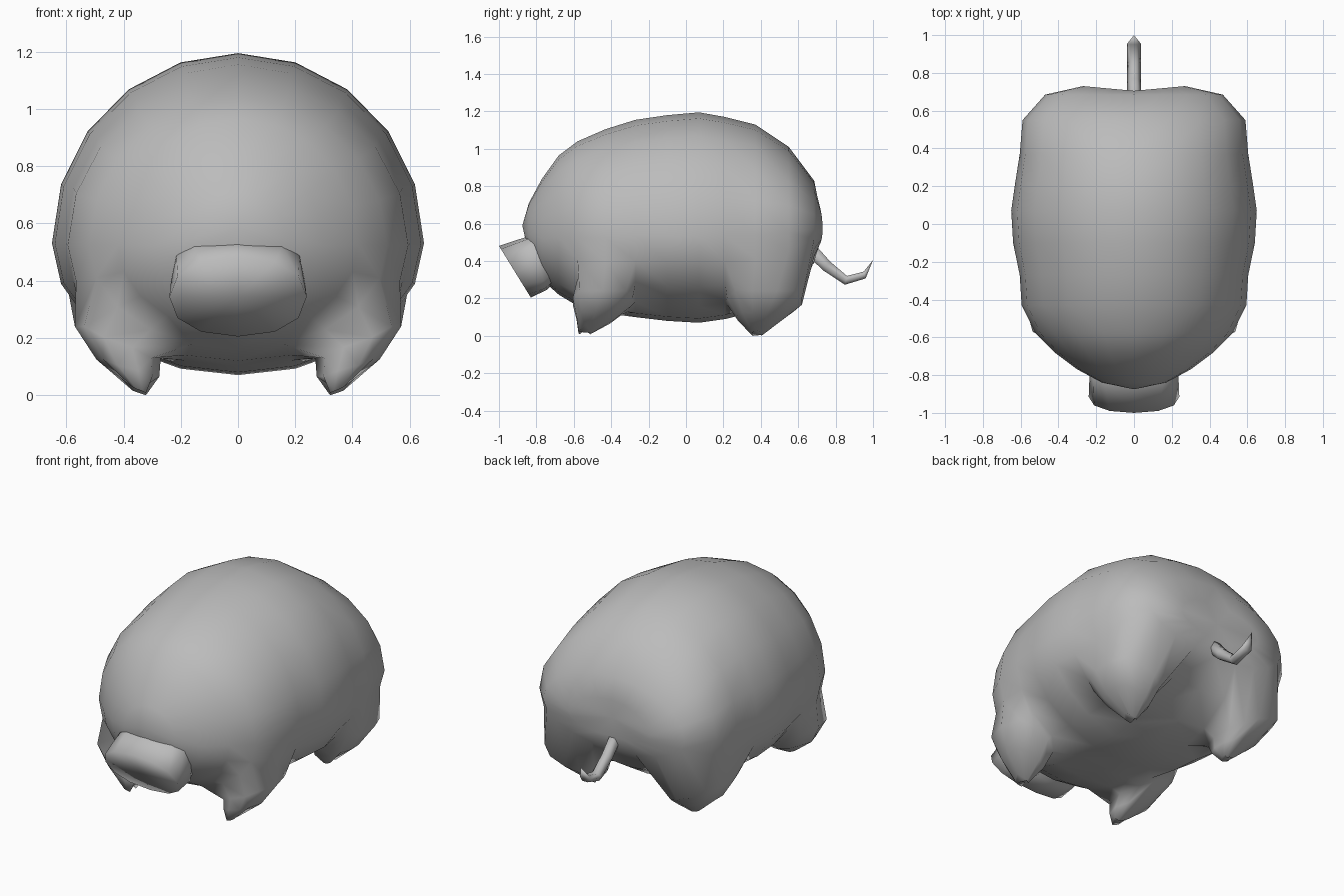
import bpy, bmesh
from math import sin, cos, pi, radians, copysign
from mathutils import Vector

cube = bpy.data.objects.get("Cube")
if cube:
    bpy.data.objects.remove(cube)

skin = bpy.data.materials.new("grey_skin")
skin.use_nodes = True
skin.diffuse_color = (0.5, 0.5, 0.5, 1)
skin.node_tree.nodes["Principled BSDF"].inputs["Base Color"].default_value = (0.5, 0.5, 0.5, 1)


def finish(bm, name):
    bmesh.ops.recalc_face_normals(bm, faces=bm.faces)
    mesh = bpy.data.meshes.new(name)
    bm.to_mesh(mesh)
    bm.free()
    mesh.shade_smooth()
    mesh.materials.append(skin)
    obj = bpy.data.objects.new(name, mesh)
    bpy.context.collection.objects.link(obj)
    return obj


def bridge(bm, a, b):
    n = len(a)
    for k in range(n):
        bm.faces.new((a[k], a[(k + 1) % n], b[(k + 1) % n], b[k]))


def fan(bm, ring, point):
    tip = bm.verts.new(point)
    for k in range(len(ring)):
        bm.faces.new((ring[k], ring[(k + 1) % len(ring)], tip))


def power(value, exponent):
    return copysign(abs(value) ** exponent, value)


# Body: half cross-sections (y, half width, bottom, top) from front to back
sections = [
    (-0.84, 0.17, 0.43, 0.71), (-0.77, 0.30, 0.30, 0.84), (-0.68, 0.42, 0.22, 0.965),
    (-0.58, 0.52, 0.16, 1.04), (-0.43, 0.595, 0.12, 1.105), (-0.27, 0.605, 0.10, 1.155),
    (-0.10, 0.64, 0.08, 1.18), (0.07, 0.65, 0.07, 1.195), (0.21, 0.63, 0.09, 1.17),
    (0.37, 0.605, 0.13, 1.13), (0.55, 0.59, 0.24, 1.01), (0.685, 0.47, 0.39, 0.83),
    (0.73, 0.27, 0.48, 0.70),
]
half = 10
bm = bmesh.new()
grid = []
for y, w, low, high in sections:
    mid = low + 0.41 * (high - low)
    row = []
    for j in range(half + 1):
        a = pi / 2 - pi * j / half
        reach = high - mid if a > 0 else mid - low
        dent = 0.025 * (1 - cos(a)) if y > 0.7 else 0
        row.append(bm.verts.new((w * cos(a) if 0 < j < half else 0, y - dent, mid + reach * sin(a))))
    grid.append(row)

# Leg openings as (first row, last row), between an outer and an inner column
front_rows, back_rows = (3, 5), (8, 11)
outer, inner = 6, 9
for i in range(len(grid) - 1):
    for j in range(half):
        in_rows = any(first <= i < last for first, last in (front_rows, back_rows))
        if in_rows and outer <= j < inner:
            continue
        bm.faces.new((grid[i][j], grid[i][j + 1], grid[i + 1][j + 1], grid[i + 1][j]))
for row, y in ((grid[0], -0.875), (grid[-1], 0.70)):
    pole = bm.verts.new((0, y, 0.59))
    for j in range(half):
        bm.faces.new((row[j], row[j + 1], pole))


# Legs: rings grown out of the openings down to a notched hoof
def leg(rows, levels):
    first, last = rows
    loop = [(i, outer) for i in range(first, last)]
    loop += [(last, j) for j in range(outer, inner)]
    loop += [(i, inner) for i in range(last, first, -1)]
    loop += [(first, j) for j in range(inner, outer, -1)]
    previous = [grid[i][j] for i, j in loop]
    for cx, rx, cy, ry, cz, tilt, notch in levels:
        ring = []
        for i, j in loop:
            u = 2 * (i - first) / (last - first) - 1
            v = 1 - 2 * (j - outer) / (inner - outer)
            s = 0.78 if abs(u) == abs(v) == 1 else 1
            z = cz + tilt * v + notch * (1 - abs(u))
            ring.append(bm.verts.new((cx + rx * v * s, cy + ry * u * s, z)))
        bridge(bm, previous, ring)
        previous = ring
    bm.faces.new(previous)


leg(front_rows, [(0.42, 0.15, -0.445, 0.16, 0.185, 0.055, 0),
                 (0.385, 0.11, -0.485, 0.10, 0.095, 0.03, 0),
                 (0.345, 0.03, -0.54, 0.035, 0.018, 0.01, 0.03)])
leg(back_rows, [(0.42, 0.15, 0.42, 0.20, 0.185, 0.055, 0),
                (0.385, 0.11, 0.395, 0.12, 0.095, 0.03, 0),
                (0.345, 0.03, 0.38, 0.03, 0.008, 0.008, 0.03)])
body = finish(bm, "body_with_legs")
mirror = body.modifiers.new("mirror", "MIRROR")
mirror.use_clip = True
mirror.merge_threshold = 0.001

# Snout: boxy oval tube with a tilted flat face
bm = bmesh.new()
previous = None
sides = 12
for cy, cz, rx, dy, dz, p in ((-0.68, 0.46, 0.20, -0.04, 0.12, 0.7),
                              (-0.79, 0.39, 0.235, -0.045, 0.145, 0.6),
                              (-0.915, 0.343, 0.24, -0.085, 0.138, 0.9)):
    ring = []
    for k in range(sides):
        a = 2 * pi * k / sides
        c, s = power(cos(a), p), power(sin(a), p)
        ring.append(bm.verts.new((rx * s, cy + dy * c, cz + dz * c)))
    if previous:
        bridge(bm, previous, ring)
    else:
        bm.faces.new(ring)
    previous = ring
fan(bm, previous, (0, -0.915, 0.343))
finish(bm, "snout")

# Tail: bent, thin tube ending in a point
path = [(0.66, 0.47, 0.04), (0.75, 0.375, 0.035), (0.855, 0.297, 0.028), (0.955, 0.325, 0.022)]
bm = bmesh.new()
previous = None
for n, (y, z, r) in enumerate(path):
    a, b = path[max(n - 1, 0)], path[min(n + 1, len(path) - 1)]
    along = Vector((0, b[0] - a[0], b[1] - a[1])).normalized()
    up = Vector((1, 0, 0)).cross(along)
    ring = []
    for k in range(6):
        t = radians(60 * k)
        ring.append(bm.verts.new(Vector((0.036 * cos(t), y, z)) + up * (r * sin(t))))
    if previous:
        bridge(bm, previous, ring)
    else:
        bm.faces.new(ring)
    previous = ring
fan(bm, previous, (0, 1.0, 0.405))
finish(bm, "tail")
